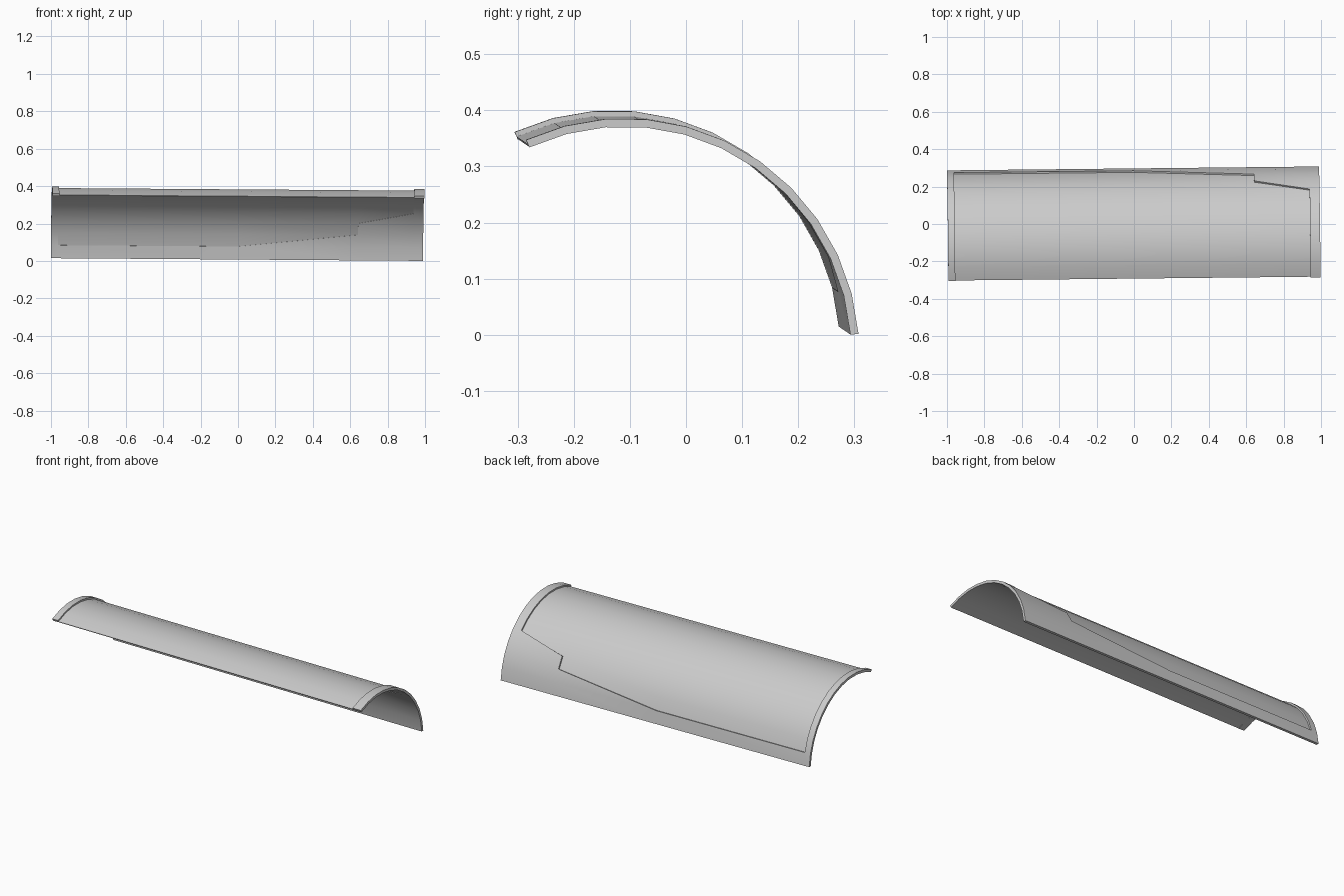
import bpy, bmesh, math

if "Cube" in bpy.data.objects:
    bpy.data.objects.remove(bpy.data.objects["Cube"])

R = 0.4185                       # outer radius of the curved shell
XS = [-0.997, -0.96, 0.0, 0.645, 0.94, 0.993]
SEG, A0, A1 = 11, 4.7, 114.8     # arc facets and end angles

# Split the (length, arc) grid into border frame cells and inset panel cells
frame, panel = [], []
first_row = {0: (SEG, False), 1: (1, False), 2: (1, True), 3: (3, True), 4: (SEG, False)}
for i, (start, diagonal) in first_row.items():
    for k in range(SEG):
        a, b, c, d = (i, k), (i + 1, k), (i + 1, k + 1), (i, k + 1)
        if diagonal and k == start:
            frame.append((a, b, c))
            panel.append((a, c, d))
        elif k < start:
            frame.append((a, b, c, d))
        else:
            panel.append((a, b, c, d))


def shell(name, cells, r_out, r_in, wall_test):
    """Thick curved sheet made from grid cells, walled along its open border."""
    bm = bmesh.new()
    cache = {}

    def vert(key, r):
        if (key, r) not in cache:
            t = math.radians(A0 + (A1 - A0) * key[1] / SEG)
            cache[key, r] = bm.verts.new((XS[key[0]], r * math.cos(t), r * math.sin(t)))
        return cache[key, r]

    edges = [(c[j], c[(j + 1) % len(c)]) for c in cells for j in range(len(c))]
    used = set(edges)
    for c in cells:
        bm.faces.new([vert(p, r_out) for p in c])
        bm.faces.new([vert(p, r_in) for p in reversed(c)])
    for p, q in edges:
        if (q, p) not in used and wall_test(p, q):
            bm.faces.new([vert(q, r_out), vert(p, r_out), vert(p, r_in), vert(q, r_in)])
    me = bpy.data.meshes.new(name)
    bm.normal_update()
    bm.to_mesh(me)
    bm.free()
    ob = bpy.data.objects.new(name, me)
    bpy.context.collection.objects.link(ob)
    # Slight tilt of the whole piece
    ob.location = (0, -0.12, -0.0255)
    ob.rotation_euler = (0, 0.0072, 0.0105)
    bpy.ops.object.select_all(action='DESELECT')
    ob.select_set(True)
    bpy.context.view_layer.objects.active = ob
    bpy.ops.object.shade_smooth_by_angle(angle=math.radians(30))
    return ob


# Raised border: both end bands and the stepped back strip
shell("border_frame", frame, R, R - 0.0145, lambda p, q: True)
# Recessed panel, walled only along its free front edge
shell("inset_panel", panel, R - 0.009, R - 0.0135,
      lambda p, q: p[1] == SEG and q[1] == SEG)
